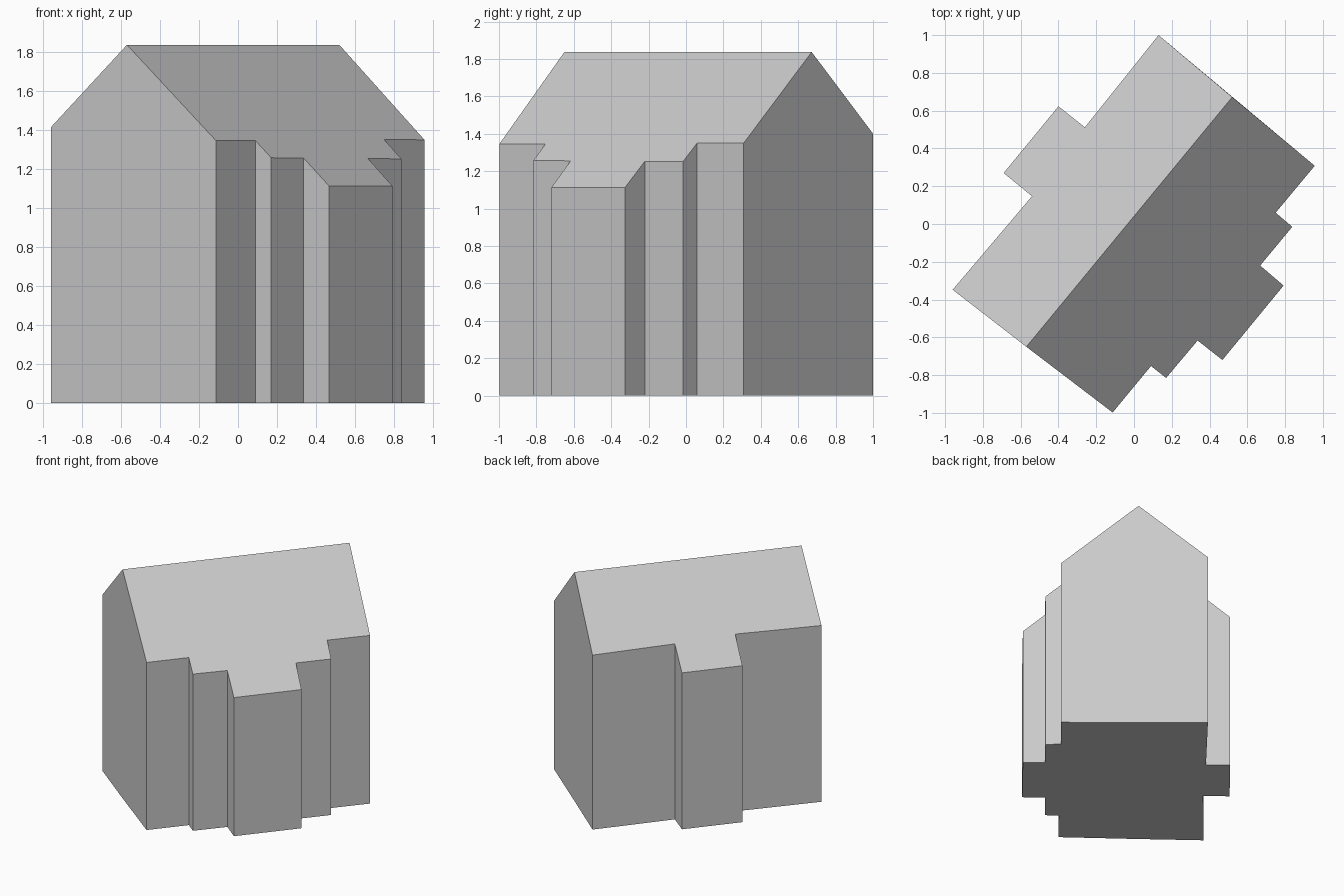
import bpy
import bmesh
from mathutils import Vector

cube = bpy.data.objects.get("Cube")
if cube:
    bpy.data.objects.remove(cube, do_unlink=True)

# Single plain material
grey = bpy.data.materials.new("light_grey")
grey.use_nodes = True
colour = (0.6, 0.6, 0.6, 1.0)
grey.diffuse_color = colour
grey.node_tree.nodes["Principled BSDF"].inputs["Base Color"].default_value = colour

# Ridge line and the stepped wall outlines on either side of it
RIDGE_Z, PITCH = 1.837, 0.857
ridge_a, ridge_b = Vector((-0.57, -0.65)), Vector((0.52, 0.672))
front_side = [(-0.113, -0.998), (0.09, -0.752), (0.17, -0.815), (0.337, -0.617),
              (0.468, -0.72), (0.792, -0.326), (0.668, -0.22), (0.838, -0.015),
              (0.75, 0.06), (0.957, 0.308)]
back_side = [(0.13, 1.0), (-0.26, 0.512), (-0.40, 0.623), (-0.69, 0.27),
             (-0.54, 0.147), (-0.96, -0.348)]
along = (ridge_b - ridge_a).normalized()
across = Vector((along.y, -along.x))


def roof_height(p):
    """Height of the gable roof over a plan point."""
    return RIDGE_Z - PITCH * abs((Vector(p) - ridge_a).dot(across))


bm = bmesh.new()
outline = [tuple(ridge_a)] + front_side + [tuple(ridge_b)] + back_side
floor = [bm.verts.new((x, y, 0)) for x, y in outline]
eaves = [bm.verts.new((x, y, roof_height((x, y)))) for x, y in outline]
n, top = len(outline), len(front_side) + 1

# Walls, with gable ends meeting the ridge
for i in range(n):
    j = (i + 1) % n
    bm.faces.new((floor[i], floor[j], eaves[j], eaves[i]))

# Two roof slopes and the floor
bm.faces.new(eaves[:top + 1])
bm.faces.new(eaves[top:] + [eaves[0]])
bm.faces.new(floor[::-1])

# Merge the two halves of each gable wall
gable_edges = [e for e in bm.edges if set(e.verts) in ({floor[0], eaves[0]}, {floor[top], eaves[top]})]
bmesh.ops.dissolve_edges(bm, edges=gable_edges, use_verts=False)
bmesh.ops.recalc_face_normals(bm, faces=bm.faces)

mesh = bpy.data.meshes.new("house")
bm.to_mesh(mesh)
bm.free()
mesh.materials.append(grey)
house = bpy.data.objects.new("house", mesh)
bpy.context.collection.objects.link(house)
